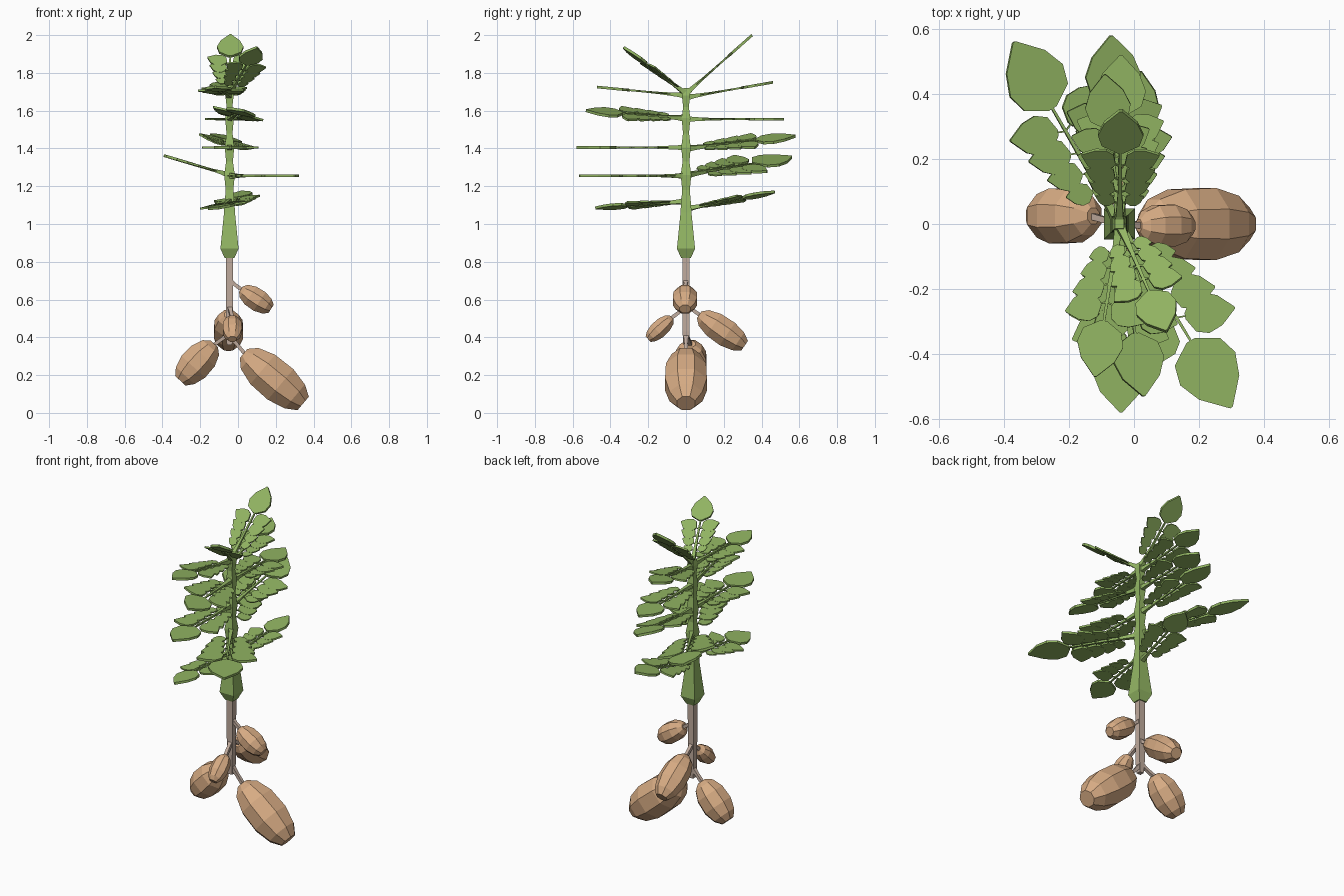
import bpy, math
from mathutils import Vector as V

if "Cube" in bpy.data.objects:
    bpy.data.objects.remove(bpy.data.objects["Cube"])


def material(name, rgb):
    m = bpy.data.materials.new(name)
    m.diffuse_color = (*rgb, 1)
    m.use_nodes = True
    m.node_tree.nodes["Principled BSDF"].inputs["Base Color"].default_value = m.diffuse_color
    return m


LEAF = material("leaf green", (0.28, 0.45, 0.12))
STEM = material("stem green", (0.30, 0.48, 0.13))
TUBER = material("tuber tan", (0.68, 0.41, 0.23))
ROOT = material("root beige", (0.53, 0.41, 0.34))
CX = -0.045  # stem axis


def make(name, verts, faces, mat):
    me = bpy.data.meshes.new(name)
    me.from_pydata([tuple(v) for v in verts], [], faces)
    me.materials.append(mat)
    ob = bpy.data.objects.new(name, me)
    bpy.context.collection.objects.link(ob)
    return ob


def tube(a, b, rings, sides, geo, side=None, squash=1.0, turn=0.5):
    """Add a lofted tube from a to b; rings are (fraction, radius)."""
    verts, faces = geo
    d = (b - a).normalized()
    s = side or (V((0, 1, 0)) if abs(d.y) < 0.6 else V((1, 0, 0)))
    s = (s - d * s.dot(d)).normalized()
    n = d.cross(s)
    o = len(verts)
    for t, r in rings:
        for i in range(sides):
            q = 2 * math.pi * (i + turn) / sides
            verts.append(a.lerp(b, t) + s * math.cos(q) * r * squash + n * math.sin(q) * r)
    for k in range(len(rings) - 1):
        for i in range(sides):
            j = (i + 1) % sides
            faces.append((o + k * sides + i, o + k * sides + j,
                          o + (k + 1) * sides + j, o + (k + 1) * sides + i))
    faces.append(tuple(o + i for i in reversed(range(sides))))
    faces.append(tuple(o + (len(rings) - 1) * sides + i for i in range(sides)))


OUTLINE = [(0, 0.06), (0.17, 0.34), (0.42, 0.41), (0.70, 0.30), (1, 0.02)]


def blade(base, d, n, length, geo):
    """Add one thin pointed leaf slab."""
    verts, faces = geo
    s = d.cross(n)
    loop = OUTLINE + [(u, -v) for u, v in reversed(OUTLINE)]
    o, c = len(verts), len(loop)
    h = min(0.007, length * 0.045)
    for z in (-h, h):
        verts += [base + (d * u + s * v) * length + n * z for u, v in loop]
    faces.append(tuple(o + i for i in range(c)))
    faces.append(tuple(o + c + i for i in reversed(range(c))))
    for i in range(c):
        j = (i + 1) % c
        faces.append((o + j, o + i, o + c + i, o + c + j))


# Compound leaves: base height, tip, sideways slope of the blade plane
FRONDS = [
    (1.08, (0.02, 0.47, 1.17), 0.15), (1.12, (-0.10, -0.48, 1.085), 0.15),
    (1.26, (-0.37, 0.56, 1.355), -0.30), (1.255, (0.30, -0.565, 1.255), 0),
    (1.40, (-0.07, 0.58, 1.465), -0.25), (1.405, (-0.04, -0.58, 1.405), 0),
    (1.555, (-0.04, 0.52, 1.555), 0), (1.56, (0.03, -0.53, 1.60), -0.25),
    (1.67, (-0.09, 0.46, 1.75), 0), (1.68, (-0.12, -0.47, 1.725), 0),
    (1.69, (-0.04, 0.35, 2.0), 0), (1.69, (0.10, -0.33, 1.935), 0.15),
]
for k, (z, tip, slope) in enumerate(FRONDS):
    base, tip = V((CX, 0, z)), V(tip)
    d = (tip - base).normalized()
    L = (tip - base).length
    s = V((1, 0, slope))
    s = (s - d * s.dot(d)).normalized()
    n = s.cross(d)
    if n.z < 0:
        n = -n
    geo = ([], [])
    tube(base, base + d * L * 0.68, [(0, 0.024), (0.12, 0.016), (0.4, 0.009), (1, 0.005)],
         4, geo, side=s)
    make(f"petiole_{k + 1}", *geo, STEM)
    geo = ([], [])
    blade(base + d * L * 0.635, d, n, L * 0.365, geo)
    for t, f in ((0.18, 0.13), (0.28, 0.17), (0.39, 0.205), (0.51, 0.235)):
        for sg in (-1, 1):
            ld = (s * sg * 0.93 + d * 0.37).normalized()
            p = base + d * L * t
            tube(p, p + ld * L * 0.05, [(0, 0.004), (1, 0.003)], 4, geo, side=n)
            blade(p + ld * L * 0.04, ld, n, L * f, geo)
    make(f"leaflets_{k + 1}", *geo, LEAF)

# Square stem with a flared foot and small swellings at each node
h0, h1 = 0.82, 1.72
prof = [(0.82, 0.026), (0.87, 0.048), (1.06, 0.029), (1.10, 0.027), (1.18, 0.02), (1.26, 0.028),
        (1.33, 0.018), (1.405, 0.025), (1.48, 0.016), (1.56, 0.023), (1.62, 0.015),
        (1.68, 0.022), (1.72, 0.014)]
geo = ([], [])
tube(V((CX, 0, h0)), V((CX, 0, h1)),
     [((z - h0) / (h1 - h0), r * math.sqrt(2)) for z, r in prof], 4, geo)
make("stem", *geo, STEM)

# Main root
geo = ([], [])
tube(V((CX, 0, 0.36)), V((CX, 0, 0.83)), [(0, 0.02), (0.15, 0.026), (1, 0.028)], 4, geo)
make("main_root", *geo, ROOT)

# Tubers: near end, far end, radius, width ratio, root height
TUBERS = [
    ((0.03, 0, 0.315), (0.345, 0, 0.05), 0.112, 1.05, 0.41),
    ((-0.125, 0.025, 0.365), (-0.305, 0.025, 0.17), 0.090, 1.0, 0.42),
    ((0.015, -0.005, 0.655), (0.175, -0.005, 0.55), 0.062, 1.1, 0.70),
    ((-0.05, 0.07, 0.52), (-0.05, 0.31, 0.355), 0.076, 1.08, 0.57),
    ((-0.03, -0.075, 0.505), (-0.03, -0.20, 0.39), 0.048, 1.12, 0.56),
]
SHAPE = [(0, 0.3), (0.1, 0.7), (0.32, 0.98), (0.62, 1.02), (0.86, 0.8), (1, 0.45)]
for k, (a, b, r, sq, z) in enumerate(TUBERS):
    a, b = V(a), V(b)
    geo = ([], [])
    tube(a, b, [(t, q * r) for t, q in SHAPE], 8, geo, squash=sq)
    make(f"tuber_{k + 1}", *geo, TUBER)
    geo = ([], [])
    tube(V((CX, 0, z)), a.lerp(b, 0.05), [(0, 0.02), (0.4, 0.013), (1, 0.014)], 4, geo)
    make(f"side_root_{k + 1}", *geo, ROOT)
